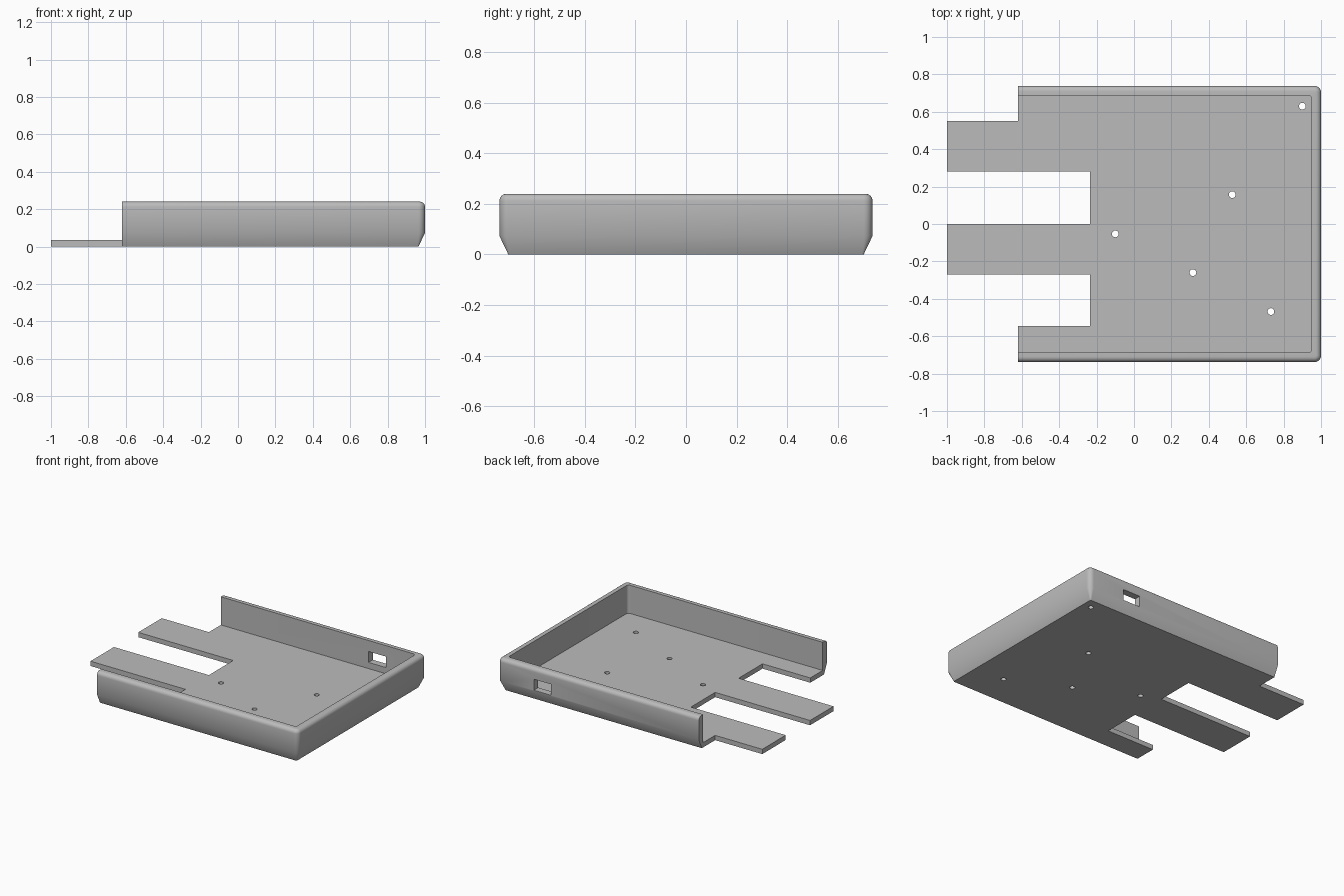
import bpy, bmesh, math
from mathutils import Matrix

cube = bpy.data.objects.get("Cube")
if cube:
    bpy.data.objects.remove(cube, do_unlink=True)

grey = bpy.data.materials.new("plain grey")
grey.use_nodes = True
colour = (0.5, 0.5, 0.5, 1)
grey.diffuse_color = colour
grey.node_tree.nodes["Principled BSDF"].inputs["Base Color"].default_value = colour

X0, X1, Y = -1.3, 1.0, 0.738     # tray blank, longer than needed on the open side
HEIGHT, FLOOR, WALL, ROUND = 0.24, 0.035, 0.05, 0.028


def finish(bm, name):
    bmesh.ops.recalc_face_normals(bm, faces=bm.faces)
    mesh = bpy.data.meshes.new(name)
    bm.to_mesh(mesh)
    bm.free()
    mesh.materials.append(grey)
    ob = bpy.data.objects.new(name, mesh)
    bpy.context.collection.objects.link(ob)
    return ob


def rounded_loop(bm, inset, z, radius, steps=6):
    """Rounded rectangle of vertices at height z."""
    a, b, c = X0 + inset, X1 - inset, Y - inset
    corners = [(b, c, 0), (a, c, 1), (a, -c, 2), (b, -c, 3)]
    verts = []
    for cx, cy, quarter in corners:
        sx, sy = (1 if cx == b else -1), (1 if cy > 0 else -1)
        for i in range(steps + 1):
            t = (quarter + i / steps) * math.pi / 2
            verts.append(bm.verts.new((cx + radius * (math.cos(t) - sx),
                                       cy + radius * (math.sin(t) - sy), z)))
    return verts


def apply_boolean(target, cutter, operation):
    cutter.hide_render = True
    mod = target.modifiers.new(operation, 'BOOLEAN')
    mod.operation, mod.object, mod.solver = operation, cutter, 'EXACT'
    bpy.context.view_layer.objects.active = target
    bpy.ops.object.modifier_apply(modifier=mod.name)
    bpy.data.objects.remove(cutter, do_unlink=True)


# Tray: chamfered foot, upright wall, rounded rim, inner wall and floor
section = [(0.035, 0), (0, 0.073)]
for i in range(7):
    t = i / 6 * math.pi / 2
    section.append((ROUND * (1 - math.cos(t)), HEIGHT - ROUND * (1 - math.sin(t))))
section += [(WALL, HEIGHT), (WALL, FLOOR)]

bm = bmesh.new()
loops = [rounded_loop(bm, d, z, max(0.035 - d, 0.006) if d < WALL else 0.02)
         for d, z in section]
for low, high in zip(loops, loops[1:]):
    for i in range(len(low)):
        j = (i + 1) % len(low)
        bm.faces.new((low[i], low[j], high[j], high[i]))
bm.faces.new(loops[0])
bm.faces.new(loops[-1])
tray = finish(bm, "tray")

# Footprint with the two tongues and the slots between them
outline = [(-0.62, 1), (1.2, 1), (1.2, -1), (-0.62, -1), (-0.62, -0.545),
           (-0.235, -0.545), (-0.235, -0.27), (-1, -0.27), (-1, 0), (-0.235, 0),
           (-0.235, 0.28), (-1, 0.28), (-1, 0.55), (-0.62, 0.55)]
bm = bmesh.new()
base = bm.faces.new([bm.verts.new((x, y, -0.2)) for x, y in outline])
top = bmesh.ops.extrude_face_region(bm, geom=[base])["geom"]
bmesh.ops.translate(bm, vec=(0, 0, 0.7),
                    verts=[v for v in top if isinstance(v, bmesh.types.BMVert)])
apply_boolean(tray, finish(bm, "footprint_cutter"), 'INTERSECT')

# Screw holes in the floor and the socket window in the back wall
bm = bmesh.new()
for x, y in [(0.9, 0.63), (0.525, 0.157), (-0.1, -0.053), (0.315, -0.26), (0.732, -0.468)]:
    bmesh.ops.create_cone(bm, cap_ends=True, segments=24, radius1=0.018, radius2=0.018,
                          depth=0.2, matrix=Matrix.Translation((x, y, 0)))
bmesh.ops.create_cube(bm, size=1, matrix=Matrix.Translation((0.64, Y - 0.02, 0.12))
                      @ Matrix.Diagonal((0.14, 0.14, 0.08, 1)))
apply_boolean(tray, finish(bm, "hole_cutter"), 'DIFFERENCE')

# Smooth the rounded rim and foot, keep the cut edges sharp
bpy.ops.object.select_all(action='DESELECT')
tray.select_set(True)
bpy.context.view_layer.objects.active = tray
bpy.ops.object.shade_smooth_by_angle(angle=math.radians(30))
